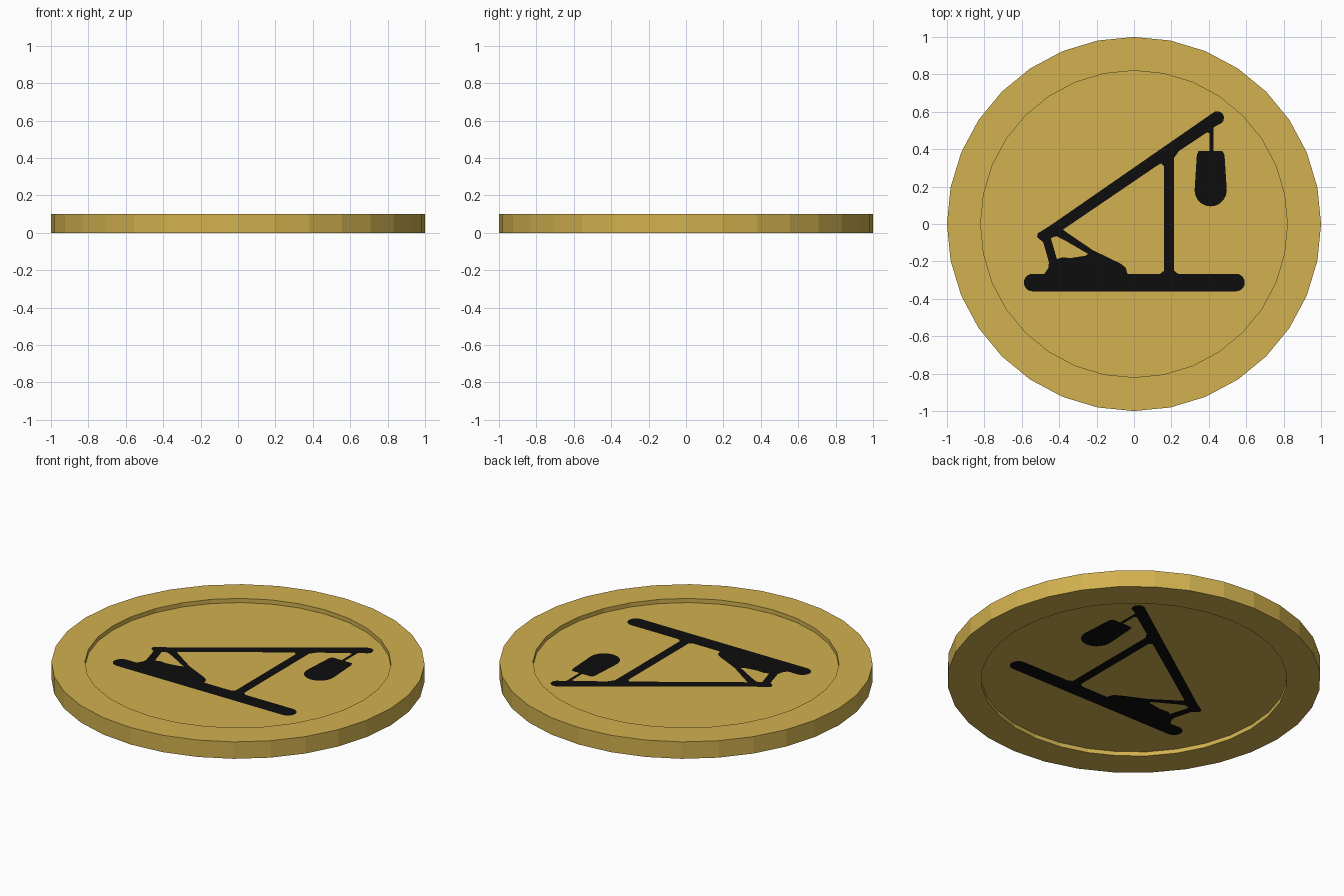
import bpy, bmesh, math

if "Cube" in bpy.data.objects:
    bpy.data.objects.remove(bpy.data.objects["Cube"])

SIDES, THICK, DEPTH, INNER = 32, 0.10, 0.025, 0.82


def material(name, rgb):
    m = bpy.data.materials.new(name)
    m.diffuse_color = (*rgb, 1)
    m.use_nodes = True
    m.node_tree.nodes["Principled BSDF"].inputs["Base Color"].default_value = m.diffuse_color
    return m


gold = material("gold", (0.64, 0.44, 0.078))
black = material("black", (0.004, 0.004, 0.004))


def finish(bm, name, mat):
    me = bpy.data.meshes.new(name)
    bm.to_mesh(me)
    bm.free()
    me.materials.append(mat)
    ob = bpy.data.objects.new(name, me)
    bpy.context.collection.objects.link(ob)
    return ob


# Coin body: lathed profile with a shallow recess on both faces
bm = bmesh.new()
profile = [(INNER, DEPTH), (INNER, 0), (1, 0), (1, THICK),
           (INNER, THICK), (INNER, THICK - DEPTH)]
rings = [[bm.verts.new((r * math.cos(2 * math.pi * i / SIDES),
                        r * math.sin(2 * math.pi * i / SIDES), z))
          for i in range(SIDES)] for r, z in profile]
for a, b in zip(rings, rings[1:]):
    for i in range(SIDES):
        j = (i + 1) % SIDES
        bm.faces.new((a[i], a[j], b[j], b[i]))
bm.faces.new(rings[0])
bm.faces.new(rings[-1])
bmesh.ops.recalc_face_normals(bm, faces=bm.faces)
finish(bm, "coin_body", gold)


def arc(cx, cy, r, a0, a1, n=10):
    return [(cx + r * math.cos(math.radians(a0 + (a1 - a0) * i / n)),
             cy + r * math.sin(math.radians(a0 + (a1 - a0) * i / n)))
            for i in range(n + 1)]


# Crane outline: base bar, post, hanging weight, boom, rear strut
outline = (
    arc(-.542, -.313, .047, 90, 270)
    + arc(.545, -.313, .047, -90, 90)
    + [(.235, -.266), (.215, -.25), (.215, .355), (.24, .39), (.39, .49),
       (.405, .485), (.405, .39), (.345, .39), (.336, .37)]
    + arc(.41, .18, .086, 180, 360)
    + [(.484, .37), (.472, .39), (.424, .39), (.424, .515)]
    + arc(.445, .567, .036, -80, 115)
    + [(-.45, -.01), (-.515, -.05), (-.518, -.07), (-.485, -.098),
       (-.455, -.205), (-.458, -.235), (-.478, -.266)])
strut_gap = [(-.445, -.075), (-.412, -.188), (-.385, -.178), (-.34, -.182),
             (-.26, -.17), (-.245, -.16), (-.365, -.09), (-.415, -.065)]
frame_gap = [(-.38, -.03), (-.36, -.045), (-.22, -.14), (-.075, -.21),
             (-.045, -.232), (-.035, -.266), (.14, -.266), (.16, -.25),
             (.16, .31), (.145, .324), (.12, .31)]


# Crane emblem sheets just above each recess floor
def emblem(name, z, up):
    bm = bmesh.new()
    for loop in (outline, strut_gap, frame_gap):
        vs = [bm.verts.new((x, y, z)) for x, y in loop]
        for i, v in enumerate(vs):
            bm.edges.new((v, vs[(i + 1) % len(vs)]))
    bmesh.ops.triangle_fill(bm, use_beauty=True, edges=bm.edges[:],
                            normal=(0, 0, up))
    for f in bm.faces:
        f.normal_update()
        if f.normal.z * up < 0:
            f.normal_flip()
    finish(bm, name, black)


emblem("crane_emblem_top", THICK - DEPTH + 0.0015, 1)
emblem("crane_emblem_bottom", DEPTH - 0.0015, -1)
